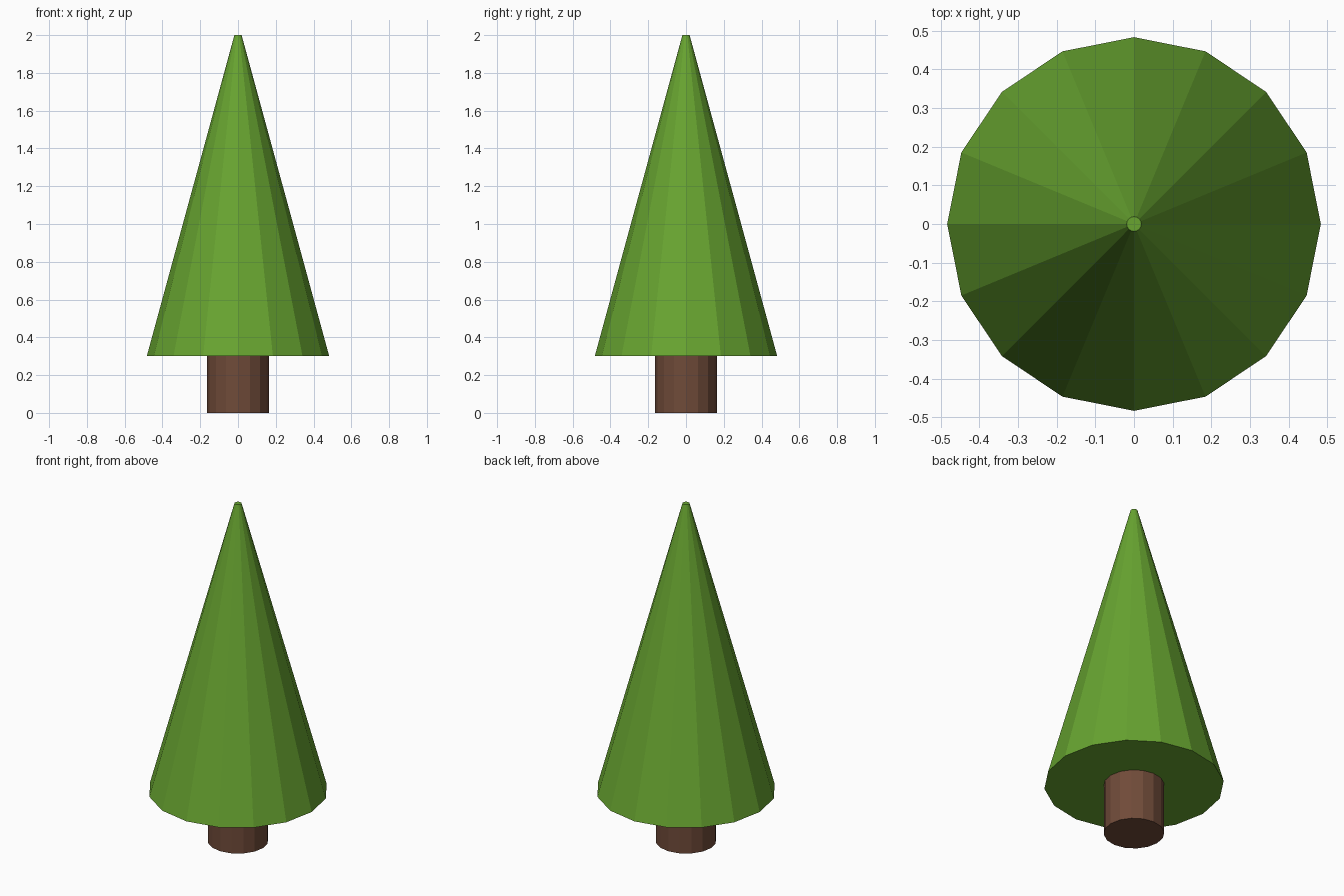
import bpy

if "Cube" in bpy.data.objects:
    bpy.data.objects.remove(bpy.data.objects["Cube"])

SIDES = 16


def material(name, color):
    mat = bpy.data.materials.new(name)
    mat.diffuse_color = (*color, 1.0)
    mat.use_nodes = True
    mat.node_tree.nodes["Principled BSDF"].inputs["Base Color"].default_value = mat.diffuse_color
    return mat


def tapered_part(name, r_bottom, r_top, z0, z1, mat):
    """Capped, flat-faced cone or cylinder between two heights."""
    bpy.ops.mesh.primitive_cone_add(
        vertices=SIDES, radius1=r_bottom, radius2=r_top,
        depth=z1 - z0, location=(0, 0, (z0 + z1) / 2))
    obj = bpy.context.object
    obj.name = name
    obj.data.materials.append(mat)
    return obj


leaf_green = material("leaf green", (0.138, 0.375, 0.030))
bark_brown = material("bark brown", (0.162, 0.070, 0.041))

# Trunk, ending at the underside of the foliage
tapered_part("trunk", 0.163, 0.163, 0.0, 0.30, bark_brown)

# Foliage cone with a tiny blunt tip
tapered_part("foliage", 0.483, 0.019, 0.30, 2.0, leaf_green)
